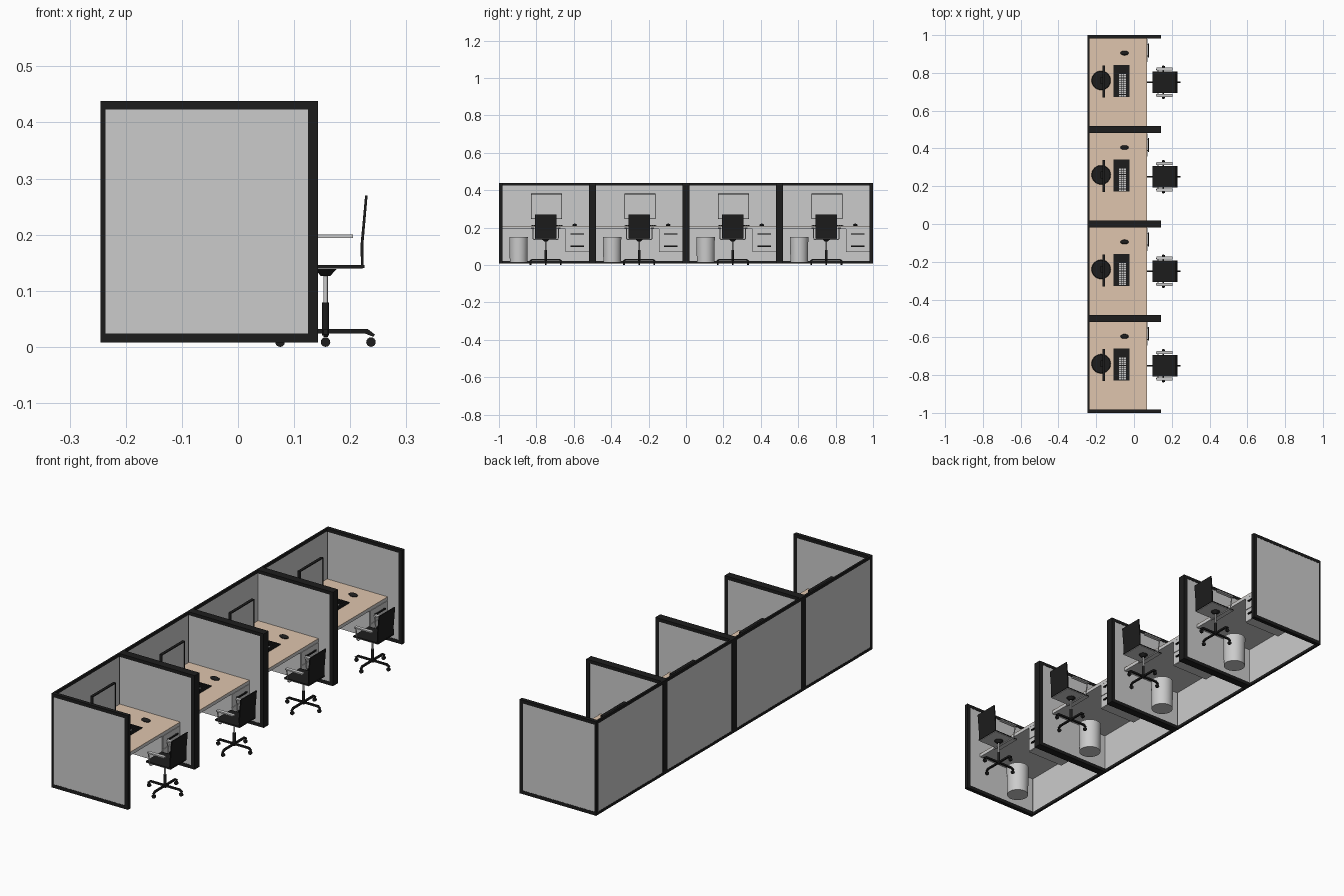
import bpy, bmesh
from math import pi, cos, sin
from mathutils import Matrix, Vector

if "Cube" in bpy.data.objects:
    bpy.data.objects.remove(bpy.data.objects["Cube"])


def material(name, color):
    m = bpy.data.materials.new(name)
    m.diffuse_color = color
    m.use_nodes = True
    m.node_tree.nodes["Principled BSDF"].inputs["Base Color"].default_value = m.diffuse_color
    return m


BLACK = material("black", (0.012, 0.012, 0.012, 1))
TAN = material("light_wood", (0.74, 0.56, 0.42, 1))
GREY = None
parts = []


def finish(name, bm, mat, smooth=False):
    bmesh.ops.recalc_face_normals(bm, faces=bm.faces)
    me = bpy.data.meshes.new(name)
    bm.to_mesh(me)
    bm.free()
    if mat:
        me.materials.append(mat)
    ob = bpy.data.objects.new(name, me)
    bpy.context.collection.objects.link(ob)
    if smooth:
        bpy.ops.object.select_all(action='DESELECT')
        bpy.context.view_layer.objects.active = ob
        ob.select_set(True)
        bpy.ops.object.shade_smooth_by_angle(angle=0.7)
    parts.append(ob)
    return ob


def add_box(bm, x, y, z):
    lo, hi = Vector((x[0], y[0], z[0])), Vector((x[1], y[1], z[1]))
    bmesh.ops.create_cube(bm, size=1, matrix=Matrix.Translation((lo + hi) / 2)
                          @ Matrix.Diagonal((*(hi - lo), 1)))


def boxes(name, items, mat=GREY):
    bm = bmesh.new()
    for b in items:
        add_box(bm, *b)
    return finish(name, bm, mat)


def add_cone(bm, c, r1, r2, z0, z1, seg=24):
    bmesh.ops.create_cone(bm, cap_ends=True, segments=seg, radius1=r1, radius2=r2,
                          depth=z1 - z0, matrix=Matrix.Translation((c[0], c[1], (z0 + z1) / 2)))


def cones(name, items, mat=GREY):
    bm = bmesh.new()
    for i in items:
        add_cone(bm, *i)
    return finish(name, bm, mat, True)


def extrude_profile(name, pts, y0, y1, mat):
    # closed x-z outline swept across y
    bm = bmesh.new()
    f = bm.faces.new([bm.verts.new((x, y0, z)) for x, z in pts])
    new = bmesh.ops.extrude_face_region(bm, geom=[f])["geom"]
    bmesh.ops.translate(bm, vec=(0, y1 - y0, 0),
                        verts=[v for v in new if isinstance(v, bmesh.types.BMVert)])
    return finish(name, bm, mat)


# Everything below is one bay, with its centre at y = 0
X0, X1, Z0, Z1, H, T = -0.245, 0.143, 0.008, 0.438, 0.25, 0.018

# side walls: black frame around a slightly recessed grey panel
for s, side in ((-1, "left"), (1, "right")):
    y = sorted((s * H, s * (H - T)))
    boxes(side + "_wall_frame", [
        ((X0, X1), y, (Z1 - 0.015, Z1)), ((X0, X1), y, (Z0, Z0 + 0.016)),
        ((X0, X0 + 0.009), y, (Z0 + 0.016, Z1 - 0.015)),
        ((X1 - T, X1), y, (Z0 + 0.016, Z1 - 0.015))], BLACK)
    boxes(side + "_wall_panel", [((X0 + 0.009, X1 - T), (y[0] + 0.001, y[1] - 0.001),
                                  (Z0 + 0.016, Z1 - 0.015))])

# back wall
B = X0 + 0.009
boxes("back_wall_frame", [
    ((X0, B), (-H + T, H - T), (Z1 - 0.013, Z1)),
    ((X0, B), (-H + T, H - T), (Z0, Z0 + 0.013))], BLACK)
boxes("back_wall_panel", [((X0 + 0.001, B - 0.001), (-H + T, H - T), (Z0 + 0.013, Z1 - 0.013))])

# desk and hanging drawer unit
DY = (-H + T, H - T)
boxes("desk_slab", [((B, 0.07), DY, (0.191, 0.2045))])
boxes("desk_top", [((B, 0.07), DY, (0.2045, 0.207))], TAN)
boxes("drawer_unit", [((-0.12, 0.068), (0.105, H - T), (0.068, 0.191))])
boxes("drawer_fronts", [((0.068, 0.071), (0.107, H - T - 0.002), z)
                        for z in ((0.07, 0.129), (0.132, 0.19))])
handles = []
for z in (0.1, 0.165):
    handles.append(((0.075, 0.08), (0.132, 0.205), (z - 0.003, z + 0.003)))
    for yy in (0.137, 0.197):
        handles.append(((0.07, 0.076), (yy, yy + 0.004), (z - 0.002, z + 0.002)))
boxes("drawer_handles", handles, BLACK)

# waste bin, open at the top
bm = bmesh.new()
ring = [(0.047, 0.012), (0.049, 0.15), (0.046, 0.15), (0.044, 0.018)]
loops = [[bm.verts.new((-0.075 + r * cos(a * pi / 16), -0.145 + r * sin(a * pi / 16), z))
          for a in range(32)] for r, z in ring]
for p, q in zip(loops, loops[1:]):
    for i in range(32):
        bm.faces.new((p[i], p[i - 1], q[i - 1], q[i]))
bm.faces.new(loops[0])
bm.faces.new(loops[-1])
finish("waste_bin", bm, GREY, True)

# monitor
my, mz = (-0.08, 0.088), (0.245, 0.382)
boxes("monitor_screen", [((-0.166, -0.156), (my[0] + 0.004, my[1] - 0.004),
                          (mz[0] + 0.004, mz[1] - 0.004))])
mx = (-0.167, -0.154)
boxes("monitor_frame", [(mx, my, (mz[0], mz[0] + 0.004)), (mx, my, (mz[1] - 0.004, mz[1])),
                        (mx, (my[0], my[0] + 0.004), mz), (mx, (my[1] - 0.004, my[1]), mz)], BLACK)
cones("monitor_base", [((-0.174, 0.01), 0.051, 0.048, 0.207, 0.212, 32)], BLACK)
boxes("monitor_neck", [((-0.178, -0.168), (-0.008, 0.028), (0.211, 0.31))], BLACK)

# keyboard
boxes("keyboard_base", [((-0.109, -0.024), (-0.078, 0.092), (0.207, 0.211))], BLACK)
kx, ky = 0.079 / 6, 0.164 / 15
for name, mat, pick in (("dark_keys", BLACK, False), ("grey_keys", GREY, True)):
    boxes(name, [((-0.106 + i * kx + 0.001, -0.106 + (i + 1) * kx - 0.002),
                  (-0.075 + j * ky + 0.001, -0.075 + (j + 1) * ky - 0.002), (0.211, 0.2135))
                 for i in range(6) for j in range(15)
                 if (i in (2, 3, 4) and j < 11) == pick], mat)

# mouse
bm = bmesh.new()
bmesh.ops.create_uvsphere(bm, u_segments=20, v_segments=10, radius=1,
                          matrix=Matrix.Translation((-0.05, 0.155, 0.213))
                          @ Matrix.Diagonal((0.022, 0.012, 0.008, 1)))
finish("mouse", bm, BLACK, True)

# chair base: four sloping legs with casters
C = 0.156
bm = bmesh.new()
for k in range(4):
    rot = Matrix.Translation((C, 0, 0)) @ Matrix.Rotation(k * pi / 2, 4, 'Z')
    outline = [(0, 0.024), (0.07, 0.024), (0.085, 0.018), (0.088, 0.022), (0.075, 0.032), (0, 0.032)]
    sides = [[bm.verts.new(rot @ Vector((x, y, z))) for x, z in outline] for y in (-0.004, 0.004)]
    bm.faces.new(sides[0])
    bm.faces.new(sides[1])
    for i in range(6):
        bm.faces.new((sides[0][i - 1], sides[0][i], sides[1][i], sides[1][i - 1]))
finish("chair_legs", bm, BLACK)
bm = bmesh.new()
for k in range(4):
    a = k * pi / 2
    bmesh.ops.create_cone(bm, cap_ends=True, segments=16, radius1=0.0085, radius2=0.0085, depth=0.009,
                          matrix=Matrix.Translation((C + 0.081 * cos(a), 0.081 * sin(a), 0.0085))
                          @ Matrix.Rotation(pi / 2, 4, 'X'))
finish("chair_casters", bm, BLACK, True)
cones("chair_column", [((C, 0), 0.0065, 0.0065, 0.02, 0.079, 16),
                       ((C, 0), 0.008, 0.02, 0.126, 0.139, 20)], BLACK)
cones("chair_gas_lift", [((C, 0), 0.004, 0.004, 0.079, 0.127, 16)])

# chair seat and bent backrest
boxes("seat_plate", [((0.1, 0.222), (-0.056, 0.056), (0.1385, 0.141))])
boxes("seat", [((0.098, 0.225), (-0.057, 0.057), (0.141, 0.146))], BLACK)
extrude_profile("backrest", [(0.219, 0.142), (0.224, 0.142), (0.2235, 0.183), (0.231, 0.27),
                             (0.2265, 0.27), (0.2185, 0.183)], -0.057, 0.057, BLACK)

# armrests: one bent tube passing under the seat
cu = bpy.data.curves.new("armrest_tube", 'CURVE')
cu.dimensions = '3D'
cu.bevel_depth = 0.0028
cu.bevel_resolution = 2
cu.use_fill_caps = True
half = [(0.203, 0.068, 0.197), (0.126, 0.068, 0.197), (0.119, 0.068, 0.19),
        (0.126, 0.067, 0.14), (0.128, 0.062, 0.1355)]
path = half + [(x, -y, z) for x, y, z in reversed(half)]
sp = cu.splines.new('POLY')
sp.points.add(len(path) - 1)
for p, co in zip(sp.points, path):
    p.co = (*co, 1)
tube = bpy.data.objects.new("armrest_tube", cu)
bpy.context.collection.objects.link(tube)
parts.append(tube)
boxes("armrest_pads", [((0.118, 0.205), sorted((s * 0.062, s * 0.078)), (0.194, 0.2))
                       for s in (-1, 1)])

# repeat the bay four times along y
for k in range(4):
    for ob in parts:
        o = ob if k == 0 else ob.copy()
        if k:
            o.name = f"{ob.name}_{k + 1}"
            bpy.context.collection.objects.link(o)
        o.location.y = -0.75 + 0.5 * k
